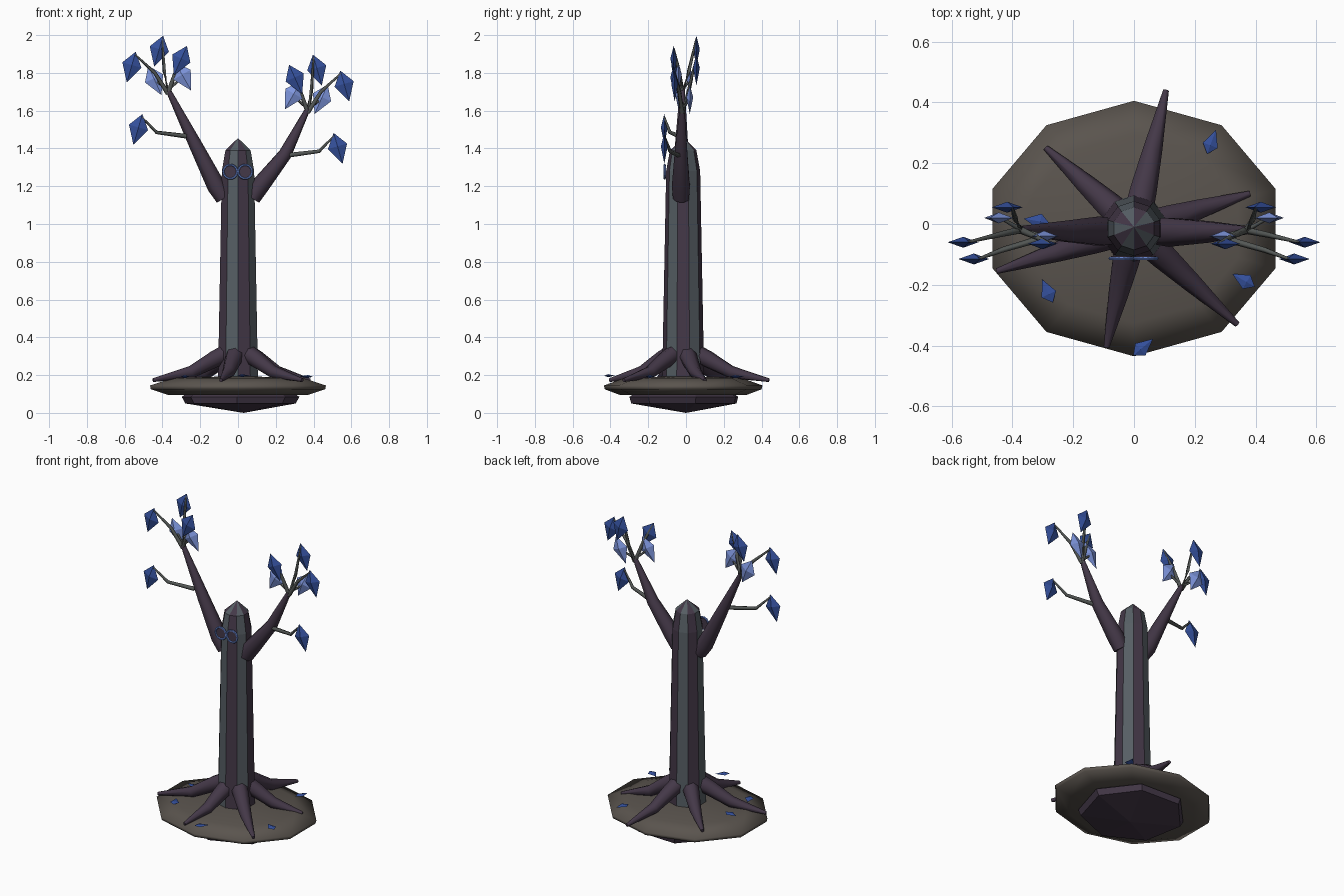
import bpy, bmesh, math
from mathutils import Vector, Matrix

if "Cube" in bpy.data.objects:
    bpy.data.objects.remove(bpy.data.objects["Cube"])

CY = -0.015  # depth of the trunk axis


def material(name, r, g, b):
    lin = lambda c: ((c / 255 + 0.055) / 1.055) ** 2.4
    m = bpy.data.materials.new(name)
    m.diffuse_color = (lin(r), lin(g), lin(b), 1)
    m.use_nodes = True
    m.node_tree.nodes["Principled BSDF"].inputs["Base Color"].default_value = m.diffuse_color
    return m


PURPLE = material("purple bark", 68, 56, 72)
GREY = material("grey bark", 86, 94, 100)
TWIG = material("twig grey", 84, 88, 86)
SOIL = material("brown soil", 90, 84, 78)
BLUE = material("dark blue leaf", 52, 80, 156)
LIGHT = material("light blue leaf", 128, 152, 224)
RING = material("eye ring blue", 104, 134, 208)


def finish(bm, name, mats, smooth=False):
    bmesh.ops.recalc_face_normals(bm, faces=bm.faces)
    me = bpy.data.meshes.new(name)
    bm.to_mesh(me)
    bm.free()
    for m in mats:
        me.materials.append(m)
    for p in me.polygons:
        p.use_smooth = smooth
    ob = bpy.data.objects.new(name, me)
    bpy.context.collection.objects.link(ob)
    return ob


def skin(bm, rings, stripes=False):
    """Bridge rings of points; a ring with one point becomes a tip."""
    vs = [[bm.verts.new(p) for p in ring] for ring in rings]
    n = max(len(r) for r in vs)
    for a, b in zip(vs, vs[1:]):
        for i in range(n):
            j = (i + 1) % n
            loop = []
            for v in (a[i % len(a)], a[j % len(a)], b[j % len(b)], b[i % len(b)]):
                if v not in loop:
                    loop.append(v)
            f = bm.faces.new(loop)
            f.material_index = i % 2 if stripes else 0
    for r in (vs[0], vs[-1]):
        if len(r) > 2:
            bm.faces.new(r)


def level(z, rx, ry, n, start=-90, cx=0, cy=CY):
    """Horizontal polygon ring."""
    return [(cx + rx * math.cos(math.radians(start + 360 * i / n)),
             cy + ry * math.sin(math.radians(start + 360 * i / n)), z) for i in range(n)]


def tube(name, path, radii, mat, sides=6):
    pts = [Vector(p) for p in path]
    rings = []
    for i, (p, r) in enumerate(zip(pts, radii)):
        t = (pts[min(i + 1, len(pts) - 1)] - pts[max(i - 1, 0)]).normalized()
        side = t.cross(Vector((0, 0, 1)) if abs(t.z) < 0.95 else Vector((0, 1, 0))).normalized()
        up = side.cross(t)
        rings.append([p + r * (math.cos(a) * side + math.sin(a) * up)
                      for a in (math.tau * k / sides for k in range(sides))])
    bm = bmesh.new()
    skin(bm, rings)
    ob = finish(bm, name, [mat], True)
    for p in ob.data.polygons:
        p.use_smooth = len(p.vertices) == 4
    return ob


def leaf(name, matrix, mat, length=0.17, width=0.105, thick=0.036):
    """Thin four-sided double pyramid."""
    h = length / 2
    bm = bmesh.new()
    skin(bm, [[(0, 0, -h)], level(0.012, width / 2, thick / 2, 4, cy=0), [(0, 0, h)]])
    bm.transform(matrix)
    finish(bm, name, [mat])


# Ground: soil disc with a rocky underside
bm = bmesh.new()
skin(bm, [[(0, CY, 0.09)], level(0.095, 0.39, 0.335, 10), level(0.125, 0.485, 0.415, 10),
          level(0.145, 0.49, 0.42, 10), level(0.185, 0.36, 0.31, 10), [(0, CY, 0.195)]])
finish(bm, "soil_disc", [SOIL], True)
bm = bmesh.new()
skin(bm, [[(0.03, 0, 0.0)], level(0.05, 0.30, 0.29, 7, 10, 0.01, 0.0),
          level(0.085, 0.32, 0.30, 7, 10, 0.01, 0.0), level(0.11, 0.28, 0.26, 7, 10, 0.01, 0.0)])
finish(bm, "ground_underside", [PURPLE])

# Trunk with alternating bark stripes and a pointed top
bm = bmesh.new()
skin(bm, [level(z, r, r, 10) for z, r in
          ((0.16, 0.111), (0.35, 0.108), (1.28, 0.090), (1.39, 0.070))] + [[(0, CY + 0.005, 1.455)]],
     stripes=True)
finish(bm, "trunk", [PURPLE, GREY])

# Six spreading roots, given by their tips
for i, (x, y) in enumerate([(0.105, 0.44), (0.38, 0.10), (0.34, -0.33),
                            (-0.09, -0.405), (-0.45, -0.155), (-0.29, 0.25)]):
    d = Vector((x, y - CY, 0))
    path = [Vector((0, CY, z)) + d * f for f, z in
            ((0.12, 0.32), (0.28, 0.285), (0.56, 0.215), (1.0, 0.173))]
    tube(f"root_{i + 1}", path, (0.05, 0.046, 0.034, 0.010), PURPLE, 7)

# Leaves of one arm: x, y, z, tilt, colour, twig bend (x, y, z)
LEAVES = [
    (0.565, -0.06, 1.83, 16, BLUE, (0.44, -0.035, 1.80)),
    (0.420, 0.055, 1.915, 16, BLUE, (0.39, 0.015, 1.81)),
    (0.305, -0.065, 1.865, 24, BLUE, (0.325, -0.04, 1.82)),
    (0.440, 0.02, 1.76, -24, LIGHT, None),
    (0.290, -0.04, 1.78, -30, LIGHT, None),
    (0.530, -0.115, 1.50, 16, BLUE, (0.43, -0.085, 1.485)),
]
for side, s, drop in (("left", -1, 0.0), ("right", 1, 0.1)):
    tip = Vector((s * 0.37, -0.02, 1.71 - drop))
    elbow = Vector((s * (0.225 if s < 0 else 0.25), -0.025, 1.42 - drop * 0.5))
    tube(f"{side}_arm", [(s * 0.075, -0.025, 1.135), (s * 0.115, -0.025, 1.20), elbow, tip],
         (0.044, 0.050, 0.036, 0.014), PURPLE, 7)
    for i, (x, y, z, tilt, mat, bend) in enumerate(LEAVES):
        c = Vector((s * x, y, z - drop))
        rot = Matrix.Rotation(math.radians(-s * tilt), 4, 'Y')
        leaf(f"{side}_leaf_{i + 1}", Matrix.Translation(c) @ rot, mat)
        top = c + rot @ Vector((0, 0, 0.07))
        if bend:
            start = Vector((s * 0.275, -0.04, 1.465 - drop)) if i == 5 else tip - Vector((0, 0, 0.02))
            tube(f"{side}_twig_{i + 1}", [start, (s * bend[0], bend[1], bend[2] - drop), top],
                 (0.013, 0.010, 0.005), TWIG, 5)
        else:
            tube(f"{side}_twig_{i + 1}", [tip, c], (0.009, 0.005), TWIG, 5)

# Round eyes: dark plate in a blue ring
for side, x in (("left", -0.041), ("right", 0.038)):
    bpy.ops.mesh.primitive_torus_add(major_radius=0.037, minor_radius=0.006, major_segments=14,
                                     minor_segments=6, location=(x, -0.113, 1.277),
                                     rotation=(math.pi / 2, 0, 0))
    ring = bpy.context.object
    ring.name = f"{side}_eye_ring"
    ring.data.materials.append(RING)
    bpy.ops.mesh.primitive_cylinder_add(vertices=14, radius=0.035, depth=0.008,
                                        location=(x, -0.109, 1.277), rotation=(math.pi / 2, 0, 0))
    plate = bpy.context.object
    plate.name = f"{side}_eye_plate"
    plate.data.materials.append(PURPLE)

# Fallen leaves lying on the soil: x, y, z, turn
for i, (x, y, z, turn) in enumerate([(0.255, 0.27, 0.192, -20), (0.36, -0.185, 0.192, 60),
                                     (-0.285, -0.22, 0.192, 25), (0.03, -0.405, 0.197, -50),
                                     (-0.32, 0.01, 0.195, 80)]):
    m = (Matrix.Translation((x, y, z)) @ Matrix.Rotation(math.radians(turn), 4, 'Z')
         @ Matrix.Rotation(math.radians(90), 4, 'X'))
    leaf(f"fallen_leaf_{i + 1}", m, BLUE, 0.085, 0.052, 0.016)
